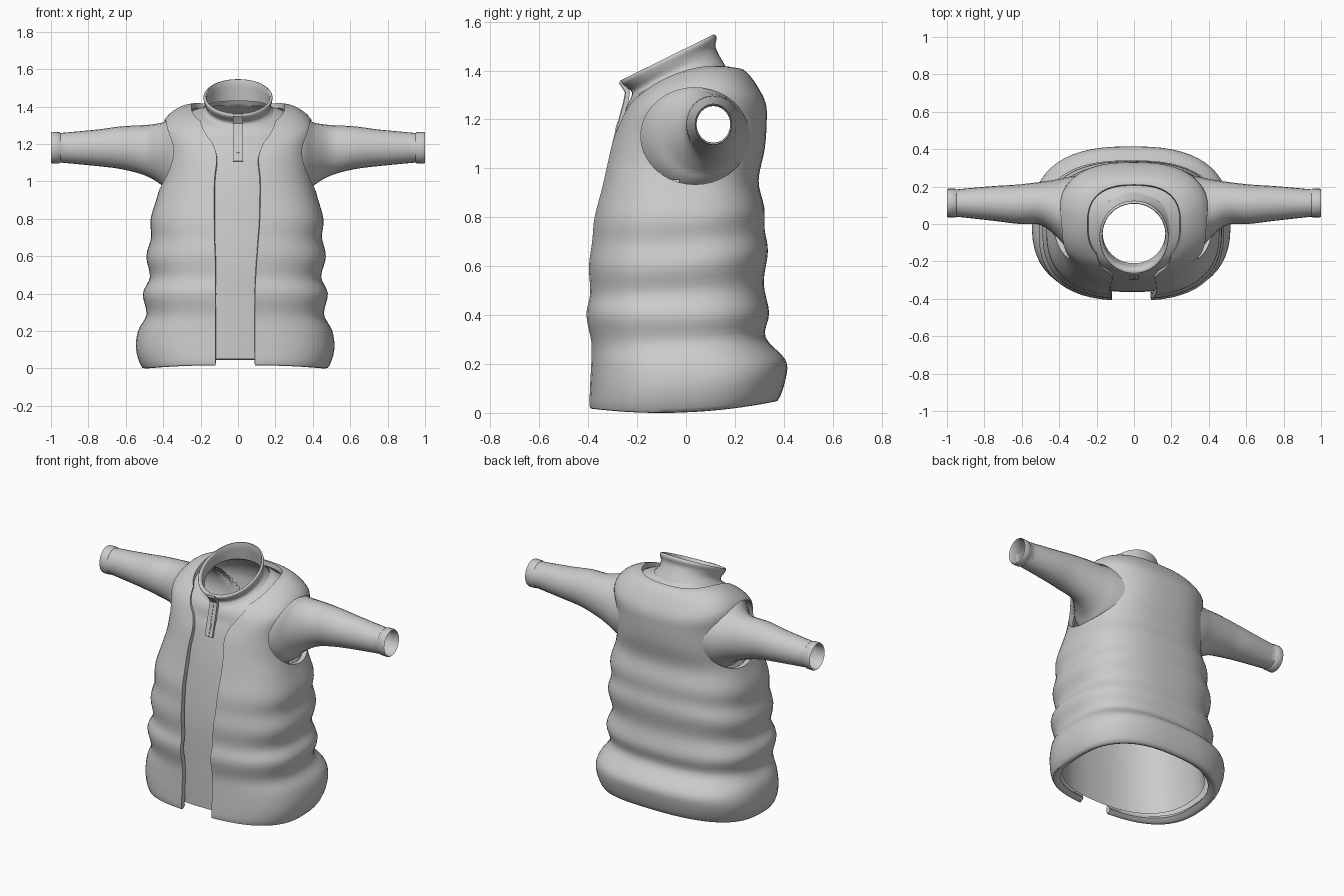
import bpy, bmesh, math
from mathutils import Vector

if "Cube" in bpy.data.objects:
    bpy.data.objects.remove(bpy.data.objects["Cube"])


def smooth_rows(rows, k):
    # Catmull-Rom resampling of parameter rows
    out = []
    for i in range(len(rows) - 1):
        a, b, c, d = [Vector(rows[min(max(i + o, 0), len(rows) - 1)]) for o in (-1, 0, 1, 2)]
        for s in range(k):
            t = s / k
            out.append(0.5 * (2 * b + (c - a) * t + (2 * a - 5 * b + 4 * c - d) * t * t
                              + (3 * b - a - 3 * c + d) * t ** 3))
    return out + [Vector(rows[-1])]


def make(name, verts, faces):
    me = bpy.data.meshes.new(name)
    me.from_pydata(verts, [], faces)
    ob = bpy.data.objects.new(name, me)
    bpy.context.collection.objects.link(ob)
    return ob


def loft(name, rings, closed=True):
    n = len(rings[0])
    faces = []
    for i in range(len(rings) - 1):
        for j in range(n if closed else n - 1):
            k = (j + 1) % n
            faces.append((i * n + j, i * n + k, (i + 1) * n + k, (i + 1) * n + j))
    return make(name, [p for r in rings for p in r], faces)


def body_ring(row, n, count):
    # superellipse ring on a curved tilted plane, with a front gap of half width g
    zf, zs, zb, hw, yf, yb, g, cx = row
    yc, ry = (yf + yb) / 2, (yb - yf) / 2
    t0 = math.asin(min(1, (max(g, 0) / hw) ** (n / 2)))
    pts = []
    for j in range(count):
        if g > 0:
            t = t0 + (2 * math.pi - 2 * t0) * j / (count - 1)
        else:
            t = 2 * math.pi * j / count
        s, c = math.sin(t), -math.cos(t)
        u = math.copysign(abs(c) ** (2 / n), c)
        x = cx + hw * math.copysign(abs(s) ** (2 / n), s)
        z = zs + (zb - zf) / 2 * u + ((zf + zb) / 2 - zs) * u * u
        pts.append((x, yc + ry * u, z))
    return pts


def apply_all(ob):
    bpy.ops.object.select_all(action='DESELECT')
    ob.select_set(True)
    bpy.context.view_layer.objects.active = ob
    for m in list(ob.modifiers):
        bpy.ops.object.modifier_apply(modifier=m.name)


def finish(ob, angle=45):
    apply_all(ob)
    bpy.ops.object.shade_smooth_by_angle(angle=math.radians(angle))


# Quilted vest: z front, z side, z back, half width, y front, y back, front gap, x shift
vest_rows = [
    (.035, .025, .065, .445, -.36, .33, .105, -.015),
    (.02, .004, .05, .495, -.395, .375, .105, -.015),
    (.10, .10, .15, .53, -.395, .41, .105, -.015),
    (.20, .20, .22, .52, -.39, .405, .105, -.015),
    (.29, .29, .31, .475, -.39, .325, .105, -.015),
    (.40, .40, .41, .495, -.41, .34, .105, -.014),
    (.49, .49, .53, .458, -.395, .318, .108, -.013),
    (.60, .60, .66, .48, -.40, .335, .112, -.01),
    (.70, .70, .75, .457, -.388, .322, .118, -.008),
    (.80, .80, .84, .462, -.378, .32, .122, -.005),
    (.92, .93, .95, .425, -.348, .297, .124, -.004),
    (1.02, 1.04, 1.08, .402, -.326, .322, .122, -.003),
    (1.12, 1.17, 1.19, .395, -.301, .33, .112, -.002),
    (1.19, 1.29, 1.27, .405, -.272, .325, .13, 0),
    (1.23, 1.345, 1.35, .375, -.256, .283, .16, 0),
    (1.26, 1.385, 1.40, .31, -.24, .24, .185, 0),
    (1.28, 1.40, 1.41, .25, -.22, .21, .2, 0)]
vest = loft("quilted_vest", [body_ring(r, 2.6, 57) for r in smooth_rows(vest_rows, 4)], False)
sol = vest.modifiers.new("thickness", 'SOLIDIFY')
sol.thickness, sol.offset = .028, -1
apply_all(vest)

# Armholes cut through the vest on both sides
AY, AZ, ARY, ARZ = .037, 1.132, .222, .198
for side in (1, -1):
    bpy.ops.mesh.primitive_cylinder_add(vertices=40, radius=1, depth=.6, location=(side * .5, AY, AZ),
                                        rotation=(0, math.pi / 2, 0))
    cutter = bpy.context.object
    cutter.name = "armhole_cutter"
    cutter.scale = (ARZ, ARY, 1)
    cutter.hide_render = True
    cut = vest.modifiers.new("armhole", 'BOOLEAN')
    cut.operation, cut.solver, cut.object = 'DIFFERENCE', 'EXACT', cutter
    apply_all(vest)
    bpy.data.objects.remove(cutter)
finish(vest)

# Shirt body under the vest, opened where the sleeves join
shirt_rows = [
    (.05, .06, .09, .44, -.36, .32, 0, -.012),
    (.30, .30, .30, .432, -.363, .29, 0, -.012),
    (.60, .60, .60, .422, -.36, .283, 0, -.006),
    (.92, .92, .92, .38, -.322, .263, 0, 0),
    (1.12, 1.15, 1.17, .35, -.282, .29, 0, 0),
    (1.20, 1.27, 1.26, .355, -.256, .285, 0, 0),
    (1.245, 1.325, 1.335, .32, -.245, .25, 0, 0),
    (1.27, 1.365, 1.38, .25, -.235, .20, 0, 0),
    (1.29, 1.378, 1.412, .188, -.222, .162, 0, 0)]
shirt = loft("shirt_body", [body_ring(r, 2.4, 96) for r in smooth_rows(shirt_rows, 8)])
bm = bmesh.new()
bm.from_mesh(shirt.data)
holes = []
for f in bm.faces:
    c = f.calc_center_median()
    if abs(c.x) > .15 and ((c.y - AY) / ARY) ** 2 + ((c.z - AZ) / ARZ) ** 2 < 1.05:
        holes.append(f)
bmesh.ops.delete(bm, geom=holes, context='FACES')
bm.to_mesh(shirt.data)
bm.free()
finish(shirt)

# Collar with a rolled lip
collar_rows = [
    (1.28, 1.37, 1.405, .20, -.23, .17, 0, 0),
    (1.31, 1.395, 1.46, .172, -.22, .137, 0, 0),
    (1.333, 1.42, 1.50, .178, -.247, .12, 0, 0),
    (1.346, 1.445, 1.53, .185, -.263, .125, 0, 0),
    (1.362, 1.456, 1.545, .18, -.262, .12, 0, 0),
    (1.355, 1.45, 1.535, .169, -.235, .108, 0, 0),
    (1.29, 1.385, 1.43, .168, -.21, .125, 0, 0)]
finish(loft("collar", [body_ring(r, 2.05, 40) for r in smooth_rows(collar_rows, 3)]), 60)

# Sleeves: x, y centre, z centre, y radius, z radius, wrap of the root around the chest
sleeve_rows = smooth_rows([
    (.30, .037, 1.132, .233, .209, .08),
    (.35, .039, 1.132, .226, .205, .08),
    (.385, .055, 1.138, .198, .185, .04),
    (.42, .083, 1.15, .156, .161, .01),
    (.50, .11, 1.167, .115, .134, 0),
    (.62, .106, 1.18, .105, .115, 0),
    (.75, .11, 1.18, .093, .098, 0),
    (.95, .112, 1.18, .073, .079, 0)], 4)
sleeve_rows += [(.955, .112, 1.18, .077, .084, 0), (.992, .112, 1.18, .077, .085, 0),
                (1.0, .112, 1.18, .074, .082, 0), (.99, .112, 1.18, .069, .076, 0), (.95, .112, 1.18, .069, .075, 0)]
rings = []
for x, yc, zc, ry, rz, wrap in sleeve_rows:
    angs = [2 * math.pi * j / 24 for j in range(24)]
    rings.append([(x - wrap * math.cos(a) ** 2, yc + ry * math.cos(a), zc + rz * math.sin(a)) for a in angs])
sleeves = loft("sleeves", rings)
sleeves.modifiers.new("both_sides", 'MIRROR')
finish(sleeves)


# Zip placket, zip line and pull, following the chest up to the collar
def strip(name, profile, half, thick):
    rows = [[(-half, y, z), (half, y, z)] for y, z in profile]
    ob = loft(name, rows, False)
    m = ob.modifiers.new("thickness", 'SOLIDIFY')
    m.thickness, m.offset = thick, -1
    finish(ob, 30)


chest = [(-.297, 1.11), (-.273, 1.20), (-.253, 1.275), (-.247, 1.31), (-.262, 1.335), (-.272, 1.348), (-.27, 1.36)]
strip("zip_placket", chest, .026, .018)
strip("zip_line", [(y - .003, z) for y, z in chest[:6]], .003, .004)
strip("zip_pull", [(-.291, 1.155), (-.281, 1.19)], .007, .006)
